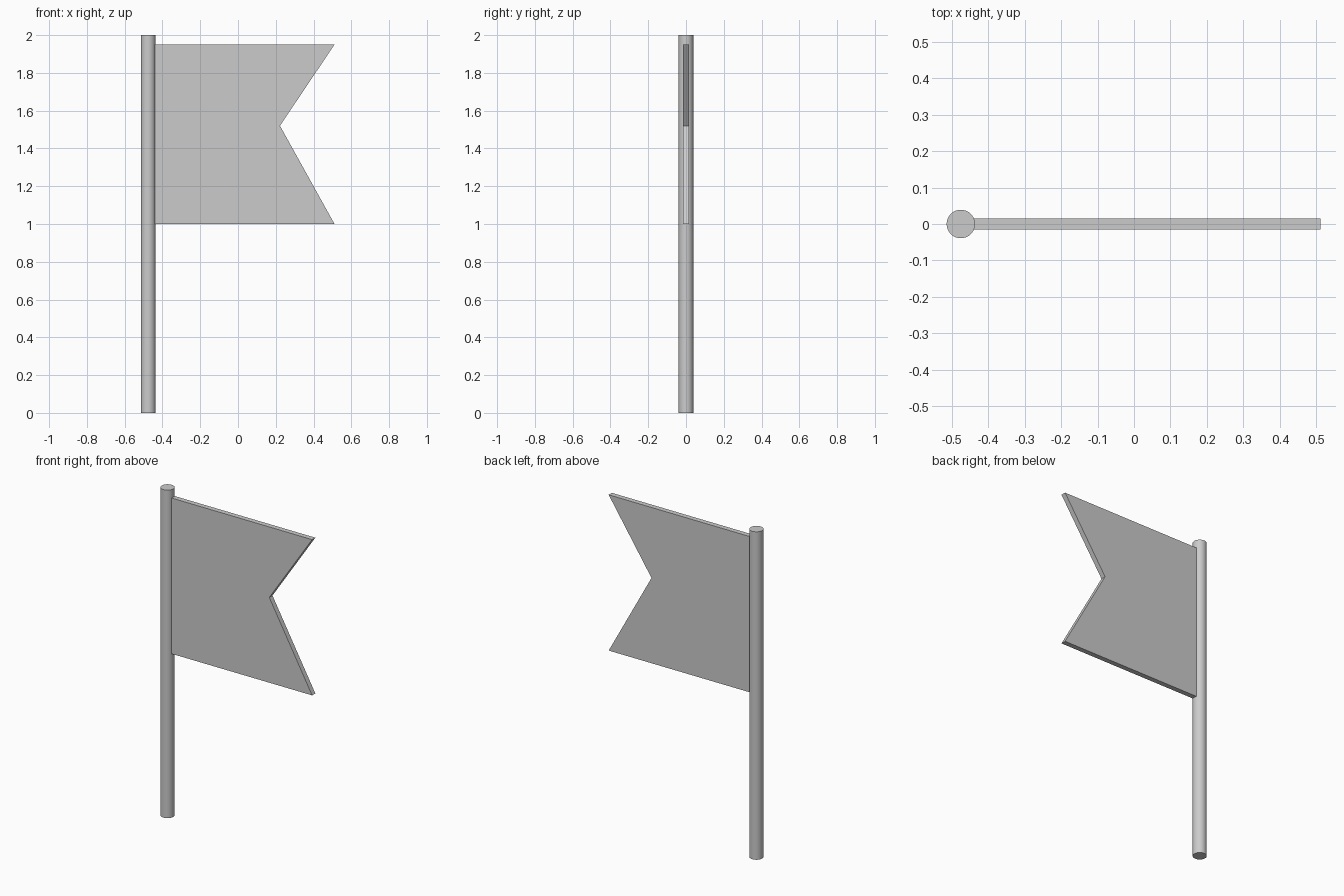
import bpy, bmesh, math
from mathutils import Vector

if "Cube" in bpy.data.objects:
    bpy.data.objects.remove(bpy.data.objects["Cube"])

# Pole: slim round post
bpy.ops.mesh.primitive_cylinder_add(vertices=32, radius=0.039, depth=2.0,
                                    location=(-0.475, 0, 1.0))
pole = bpy.context.object
pole.name = "pole"
bpy.ops.object.shade_smooth_by_angle(angle=math.radians(30))

# Flag: swallow-tailed outline, extruded through its thickness
half = 0.0155
outline = [(-0.445, 1.0), (0.511, 1.0), (0.222, 1.52), (0.511, 1.95), (-0.445, 1.95)]
bm = bmesh.new()
face = bm.faces.new([bm.verts.new((x, -half, z)) for x, z in outline])
ext = bmesh.ops.extrude_face_region(bm, geom=[face])
moved = [v for v in ext["geom"] if isinstance(v, bmesh.types.BMVert)]
bmesh.ops.translate(bm, verts=moved, vec=Vector((0, 2 * half, 0)))
bmesh.ops.recalc_face_normals(bm, faces=bm.faces)
mesh = bpy.data.meshes.new("flag")
bm.to_mesh(mesh)
bm.free()
bpy.context.collection.objects.link(bpy.data.objects.new("flag", mesh))
